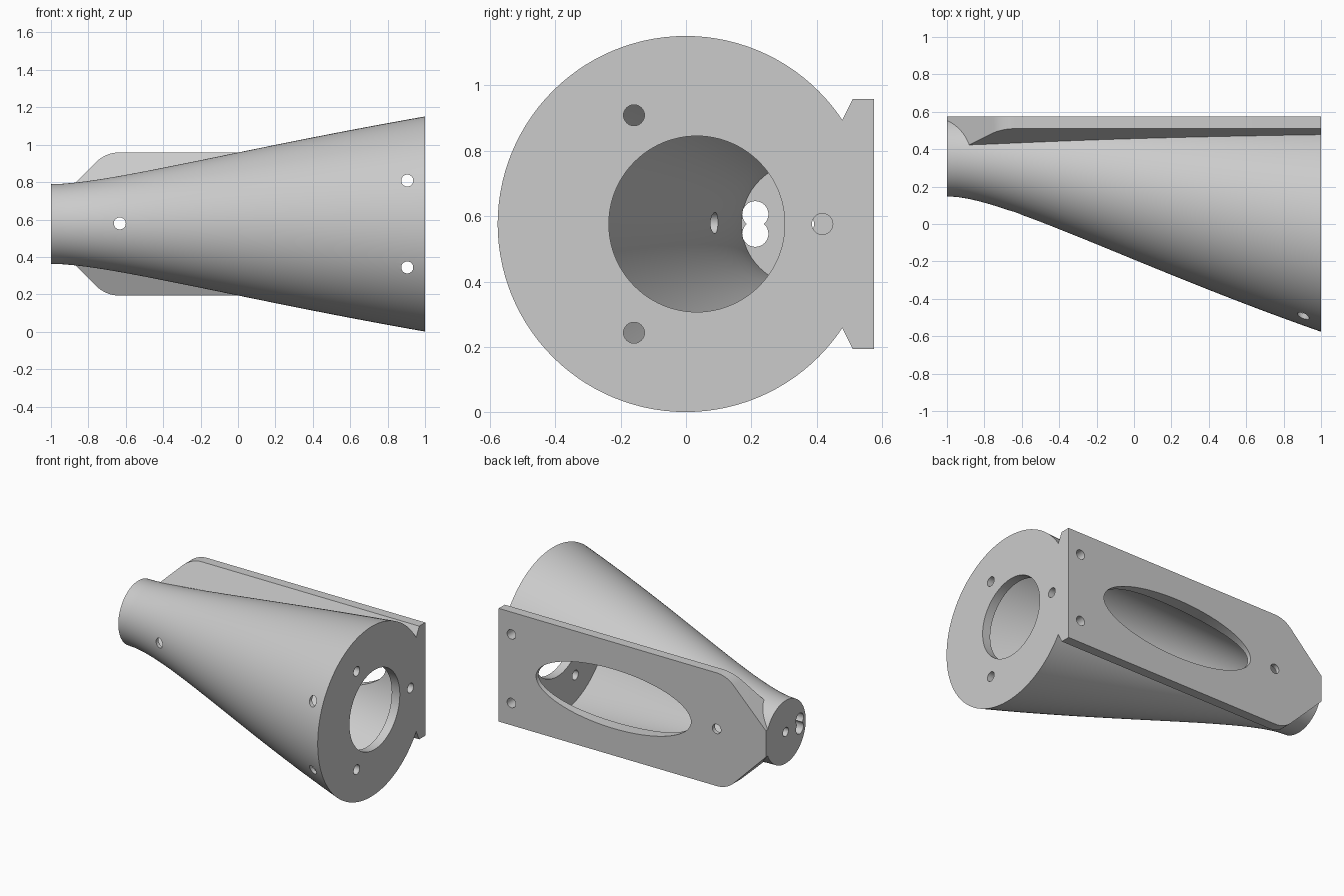
import bpy, bmesh, math
from mathutils import Matrix, Vector

if "Cube" in bpy.data.objects:
    bpy.data.objects.remove(bpy.data.objects["Cube"])

MID = 0.576      # height of the axis plane
BACK = 0.575     # rear face of the mounting plate
END_WALL = 0.06
HALF = 0.383     # half height of the plate


def bezier(t, a, b, c, d):
    s = 1 - t
    return s**3 * a + 3 * s * s * t * b + 3 * s * t * t * c + t**3 * d


def radius(x):
    """Outer radius of the flared body at x."""
    lo, hi = 0.0, 1.0
    for _ in range(40):
        t = (lo + hi) / 2
        if bezier(t, -1, -0.7, 0, 1) < x:
            lo = t
        else:
            hi = t
    return bezier(lo, 0.213, 0.213, 0.4, 0.575)


def finish(bm, name):
    bmesh.ops.recalc_face_normals(bm, faces=bm.faces[:])
    mesh = bpy.data.meshes.new(name)
    bm.to_mesh(mesh)
    bm.free()
    obj = bpy.data.objects.new(name, mesh)
    bpy.context.collection.objects.link(obj)
    return obj


def flare(name, x0, x1, wall, rings=36, sides=112):
    """Flared tube whose rear line stays on the back plane."""
    bm = bmesh.new()
    loops = []
    for i in range(rings + 1):
        x = x0 + (x1 - x0) * i / rings
        r = radius(x)
        centre = BACK - 0.001 - r
        loop = []
        for k in range(sides):
            a = math.tau * k / sides
            loop.append(bm.verts.new((x, centre + (r - wall) * math.cos(a),
                                      MID + (r - wall) * math.sin(a))))
        loops.append(loop)
    for p, q in zip(loops, loops[1:]):
        for k in range(sides):
            n = (k + 1) % sides
            bm.faces.new((p[k], p[n], q[n], q[k]))
    bm.faces.new(loops[0])
    bm.faces.new(loops[-1])
    return finish(bm, name)


def rod(axis, centre, r, length, sides=32, stretch=1.0):
    """Cylinder cutter along x or y, optionally stretched along x."""
    bm = bmesh.new()
    bmesh.ops.create_cone(bm, cap_ends=True, segments=sides,
                          radius1=r, radius2=r, depth=length)
    turn = Matrix.Rotation(math.pi / 2, 4, "Y" if axis == "x" else "X")
    bm.transform(Matrix.Translation(centre) @ Matrix.Diagonal((stretch, 1, 1, 1)) @ turn)
    return finish(bm, "cutter")


def combine(target, other, operation):
    mod = target.modifiers.new("combine", "BOOLEAN")
    mod.operation = operation
    mod.solver = "EXACT"
    mod.object = other
    bpy.context.view_layer.objects.active = target
    bpy.ops.object.modifier_apply(modifier=mod.name)
    bpy.data.objects.remove(other)


def mounting_plate():
    """Plate with a tapered, rounded nose and a V-shaped underside."""
    nose, arc = 0.09, 0.18
    corner = nose - HALF + 0  # offset of the sharp corner from the nose
    start = -1 - corner + arc * math.tan(math.pi / 8)
    upper = [(1, HALF)]
    for i in range(9):
        a = math.pi / 2 + math.pi / 4 * i / 8
        upper.append((start + arc * math.cos(a), HALF - arc + arc * math.sin(a)))
    upper.append((-1, nose))
    outline = upper + [(x, -h) for x, h in reversed(upper)]
    bm = bmesh.new()
    face = bm.faces.new([bm.verts.new((x, BACK, MID + h)) for x, h in outline])
    new = bmesh.ops.extrude_face_region(bm, geom=[face])["geom"]
    bmesh.ops.translate(bm, vec=(0, -0.4, 0),
                        verts=[v for v in new if isinstance(v, bmesh.types.BMVert)])
    bmesh.ops.recalc_face_normals(bm, faces=bm.faces[:])
    for side in (1, -1):
        cut = bmesh.ops.bisect_plane(
            bm, geom=bm.verts[:] + bm.edges[:] + bm.faces[:],
            plane_co=Vector((0, 0.51, MID + side * HALF)),
            plane_no=Vector((0, -1, 0.5 * side)), clear_outer=True)
        edges = [e for e in cut["geom_cut"] if isinstance(e, bmesh.types.BMEdge)]
        bmesh.ops.edgenet_fill(bm, edges=edges)
    return finish(bm, "mounting_plate")


# Body joined with the plate, then hollowed
body = flare("flared_housing", -1, 1, 0)
combine(body, mounting_plate(), "UNION")
combine(body, flare("cavity", -1 + END_WALL, 1 - END_WALL, 0.026), "DIFFERENCE")

# Large opening in the wide end and long oval window in the plate
holes = [rod("x", (1, 0.033, MID), 0.269, 0.3, 96),
         rod("y", (0.14, 0.6, MID), 0.2, 0.44, 96, 2.9)]

# Flange screw holes around the large opening
for k in range(3):
    a = math.tau * k / 3
    holes.append(rod("x", (1, 0.033 + 0.384 * math.cos(a),
                           MID + 0.384 * math.sin(a)), 0.032, 0.3))

# Cross holes through front wall and plate
for x, h in ((0.905, 0.232), (0.905, -0.232), (-0.632, 0.003)):
    holes.append(rod("y", (x, 0, MID + h), 0.032, 2))

# Narrow end: centre hole, four screw holes and a cable slot
end_y = BACK - 0.213
holes.append(rod("x", (-1, end_y, MID), 0.03, 0.3))
for k in range(4):
    a = math.pi / 4 + math.pi / 2 * k
    holes.append(rod("x", (-1, end_y + 0.14 * math.cos(a),
                           MID + 0.132 * math.sin(a)), 0.024, 0.3))
for h in (-0.03, 0.03):
    holes.append(rod("x", (-1, 0.212, MID + h), 0.04, 0.3))

for hole in holes:
    combine(body, hole, "DIFFERENCE")

# Single grey finish
grey = bpy.data.materials.new("plain_grey")
grey.use_nodes = True
colour = (0.6, 0.6, 0.6, 1)
grey.diffuse_color = colour
grey.node_tree.nodes["Principled BSDF"].inputs["Base Color"].default_value = colour
body.data.materials.clear()
body.data.materials.append(grey)
for poly in body.data.polygons:
    poly.material_index = 0

bpy.ops.object.select_all(action="DESELECT")
body.select_set(True)
bpy.context.view_layer.objects.active = body
bpy.ops.object.shade_smooth_by_angle(angle=math.radians(25))
